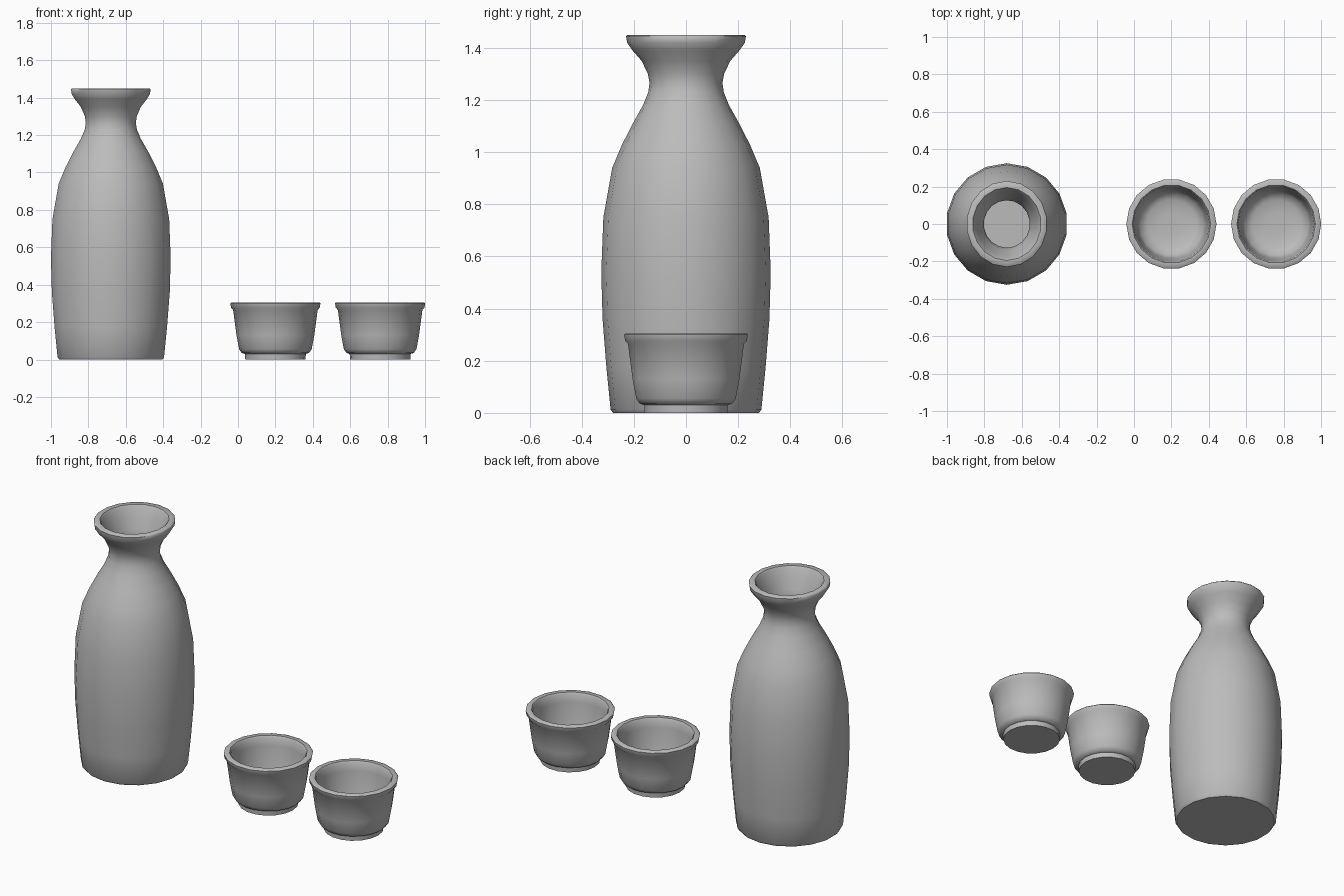
import bpy
import bmesh
from math import cos, sin, pi

default = bpy.data.objects.get("Cube")
if default:
    bpy.data.objects.remove(default, do_unlink=True)

SIDES = 18

# One plain ceramic glaze
glaze = bpy.data.materials.new("grey ceramic")
glaze.use_nodes = True
colour = (0.5, 0.5, 0.5, 1)
glaze.diffuse_color = colour
glaze.node_tree.nodes["Principled BSDF"].inputs["Base Color"].default_value = colour


def bottle_squash(z):
    """The neck and mouth are slightly narrower across x."""
    return 1 - 0.06 * min(1, max(0, (z - 1.1) / 0.33))


def turned(name, profile, x, start, squash=lambda z: 1):
    """Lathe a (radius, z) profile that runs from the outer base to the inner floor."""
    bm = bmesh.new()
    rings = []
    for r, z in profile:
        angles = [start + 2 * pi * i / SIDES for i in range(SIDES)]
        rings.append([bm.verts.new((r * cos(a) * squash(z), r * sin(a), z)) for a in angles])
    for low, high in zip(rings, rings[1:]):
        for i in range(SIDES):
            j = (i + 1) % SIDES
            bm.faces.new((low[i], low[j], high[j], high[i]))
    bm.faces.new(rings[0][::-1])
    bm.faces.new(rings[-1])
    mesh = bpy.data.meshes.new(name)
    bm.to_mesh(mesh)
    bm.free()
    mesh.materials.append(glaze)
    obj = bpy.data.objects.new(name, mesh)
    obj.location.x = x
    bpy.context.collection.objects.link(obj)
    bpy.ops.object.select_all(action="DESELECT")
    obj.select_set(True)
    bpy.context.view_layer.objects.active = obj
    bpy.ops.object.shade_smooth_by_angle(angle=0.9)
    return obj


# Bottle: outside, rounded mouth, then hollow inside
bottle = [
    (0.28, 0), (0.289, 0.012), (0.305, 0.17), (0.32, 0.36), (0.325, 0.54),
    (0.317, 0.75), (0.283, 0.94), (0.245, 1.03), (0.204, 1.11), (0.165, 1.18),
    (0.145, 1.23), (0.14, 1.265), (0.146, 1.3), (0.17, 1.35), (0.205, 1.39),
    (0.226, 1.42), (0.23, 1.445), (0.225, 1.45),
    (0.195, 1.45), (0.187, 1.44), (0.17, 1.39), (0.14, 1.33), (0.127, 1.27),
    (0.135, 1.21), (0.19, 1.1), (0.255, 0.95), (0.29, 0.75), (0.297, 0.5),
    (0.28, 0.18), (0.25, 0.05),
]
turned("bottle", bottle, -0.68, pi / 2, bottle_squash)

# Cups: foot, flared wall, thick lip, then the bowl
cup = [
    (0.161, 0), (0.163, 0.03), (0.18, 0.035), (0.194, 0.055), (0.208, 0.13),
    (0.226, 0.265), (0.237, 0.277), (0.241, 0.3), (0.236, 0.305),
    (0.21, 0.305), (0.203, 0.295), (0.198, 0.25), (0.185, 0.12),
    (0.17, 0.075), (0.13, 0.055), (0.06, 0.05),
]
for side, x in (("right", 0.2), ("left", 0.76)):
    turned(side + "_cup", cup, x, 0)
